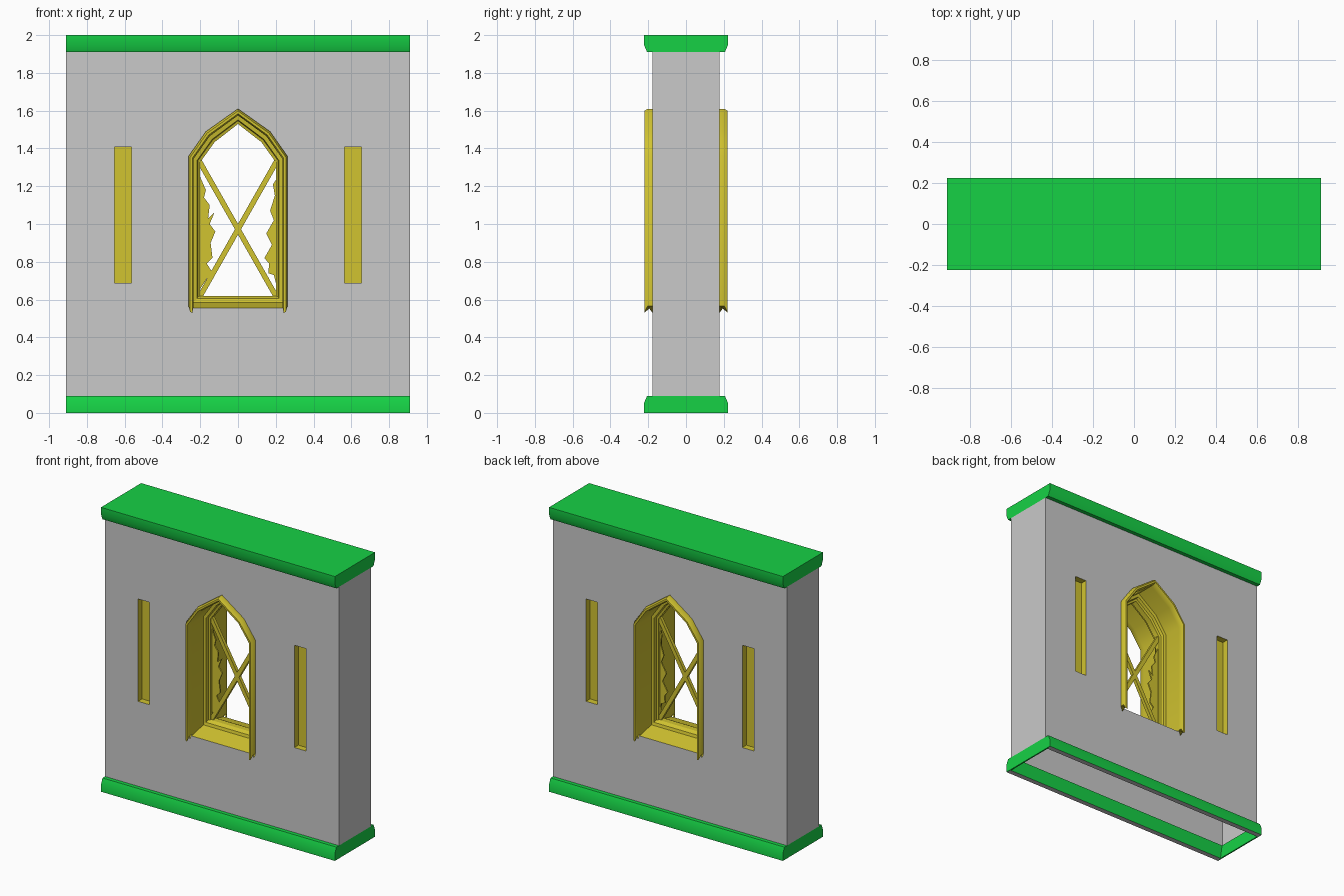
import bpy, bmesh, math
from mathutils import Vector

if "Cube" in bpy.data.objects:
    bpy.data.objects.remove(bpy.data.objects["Cube"])


def material(name, rgb):
    m = bpy.data.materials.new(name)
    m.use_nodes = True
    m.diffuse_color = (*rgb, 1)
    m.node_tree.nodes["Principled BSDF"].inputs["Base Color"].default_value = (*rgb, 1)
    return m


GREY = material("stone grey", (0.585, 0.585, 0.585))
YELLOW = material("ochre yellow", (0.64, 0.55, 0.03))
GREEN = material("trim green", (0.008, 0.64, 0.06))


def smooth_by_angle(ob):
    bpy.ops.object.select_all(action='DESELECT')
    ob.select_set(True)
    bpy.context.view_layer.objects.active = ob
    bpy.ops.object.shade_smooth_by_angle(angle=math.radians(40))


def finish(name, bm, *mats):
    bmesh.ops.recalc_face_normals(bm, faces=bm.faces)
    mesh = bpy.data.meshes.new(name)
    bm.to_mesh(mesh)
    bm.free()
    for m in mats:
        mesh.materials.append(m)
    ob = bpy.data.objects.new(name, mesh)
    bpy.context.collection.objects.link(ob)
    return ob


def prism(name, points, offset, mat):
    """Extrude a flat polygon along the offset vector."""
    bm = bmesh.new()
    face = bm.faces.new([bm.verts.new(p) for p in points])
    ext = bmesh.ops.extrude_face_region(bm, geom=[face])["geom"]
    bmesh.ops.translate(bm, vec=offset, verts=[v for v in ext if isinstance(v, bmesh.types.BMVert)])
    return finish(name, bm, mat)


def sheet(name, outline, y0, y1, mat):
    return prism(name, [(x, y0, z) for x, z in outline], (0, y1 - y0, 0), mat)


def loft(loops, closed):
    """Join loops into a tube whose cross-section is closed; cap open paths."""
    bm = bmesh.new()
    rows = [[bm.verts.new(p) for p in loop] for loop in loops]
    n = len(rows[0])
    for a, b in zip(rows, rows[1:] + rows[:1]):
        for i in range(n if closed else n - 1):
            j = (i + 1) % n
            bm.faces.new((a[i], a[j], b[j], b[i]))
    if not closed:
        for i in (0, -1):
            bm.faces.new([r[i] for r in rows])
    return bm


def arch(d, bottom):
    """Pointed arch outline, grown outward by d."""
    right = [(0.235 + d, bottom), (0.235 + d, 1.345 + d / 2), (0.15 + 0.75 * d, 1.465 + 0.9 * d)]
    return right + [(0, 1.575 + 1.3 * d)] + [(-x, z) for x, z in reversed(right)]


def arch_ring(name, sections):
    loops = [[(x, y, z) for x, z in arch(d, bottom)] for d, y, bottom in sections]
    smooth_by_angle(finish(name, loft(loops, False), YELLOW))


# Wall shell with the window tunnel and the shallow slots cut in
HX, HY, LOW, HIGH = 0.91, 0.178, 0.09, 1.91
wall = sheet("wall", [(-HX, LOW), (HX, LOW), (HX, HIGH), (-HX, HIGH)], -HY, HY, GREY)
wall.data.materials.append(YELLOW)
cutters = [sheet("window_cutter", arch(0, 0.555), -0.4, 0.4, YELLOW)]
for sx in (-1, 1):
    a, b = sx * 0.563, sx * 0.653
    slot = [(a, 0.687), (b, 0.687), (b, 1.407), (a, 1.407)]
    for sy in (-1, 1):
        cutters.append(sheet("slot_cutter", slot, sy * (HY - 0.045), sy * 0.3, YELLOW))
for c in cutters:
    mod = wall.modifiers.new("cut", 'BOOLEAN')
    mod.operation, mod.solver, mod.object = 'DIFFERENCE', 'EXACT', c
    mod.material_mode = 'TRANSFER'
bpy.context.view_layer.update()
cut_mesh = bpy.data.meshes.new_from_object(wall.evaluated_get(bpy.context.evaluated_depsgraph_get()))
wall.modifiers.clear()
wall.data = cut_mesh
for c in cutters:
    bpy.data.objects.remove(c)

# The wall is open underneath
bm = bmesh.new()
bm.from_mesh(cut_mesh)
base = [f for f in bm.faces if f.calc_center_median().z < LOW + 0.01]
bmesh.ops.delete(bm, geom=base, context='FACES')
bm.to_mesh(cut_mesh)
bm.free()
smooth_by_angle(wall)

# Top trim
half = [(0.206, HIGH), (0.223, 1.95), (0.223, 2.0)]
profile = half + [(-y, z) for y, z in reversed(half)]
smooth_by_angle(prism("top_trim", [(-HX, y, z) for y, z in profile], (2 * HX, 0, 0), GREEN))

# Bottom trim: hollow ring with grey undersides along its long sides
ring = [(HX, 0.223, 0), (HX, 0.223, 0.05), (HX, 0.206, LOW), (0.9, 0.17, LOW), (0.9, 0.187, 0)]
bm = loft([[(x, y, z), (-x, y, z), (-x, -y, z), (x, -y, z)] for x, y, z in ring], True)
for f in bm.faces:
    if max(v.co.z for v in f.verts) < 0.01 and abs(f.calc_center_median().y) > 0.1:
        f.material_index = 1
smooth_by_angle(finish("bottom_trim", bm, GREEN, GREY))

# Raised arch mouldings with pointed feet on both faces of the wall
for side, s in (("front", -1), ("back", 1)):
    arch_ring(side + "_window_moulding", [
        (0.014, s * HY, 0.53), (0.027, s * HY, 0.565), (0.027, s * 0.203, 0.565),
        (0.018, s * 0.221, 0.535), (0.007, s * 0.221, 0.53), (0, s * 0.203, 0.565), (0, s * HY, 0.565)])

# Inner window frame and sloping sill
arch_ring("inner_window_frame", [
    (0.004, -0.05, 0.56), (-0.018, -0.045, 0.56), (-0.022, -0.025, 0.56), (-0.035, -0.02, 0.56),
    (-0.035, 0.02, 0.56), (-0.022, 0.025, 0.56), (-0.018, 0.045, 0.56), (0.004, 0.05, 0.56)])
slope = [(-HY, 0.555), (-0.05, 0.585), (-0.045, 0.605), (-0.02, 0.618)]
slope += [(-y, z) for y, z in reversed(slope)]
prism("window_sill", [(-0.235, y, z) for y, z in slope], (0.47, 0, 0), YELLOW)

# Crossed bars
for name, s in (("rising_bar", 1), ("falling_bar", -1)):
    mid = Vector((0, 0.972))
    along = Vector((s * 0.21, 0.37))
    across = Vector((-along.y, along.x)).normalized() * 0.014
    corners = [mid - along - across, mid + along - across, mid + along + across, mid - along + across]
    sheet(name, corners, -0.012, 0.012, YELLOW)

# Jagged broken panes left in the frame
right_edge = [(-0.205, 1.26), (-0.17, 1.18), (-0.18, 1.14), (-0.15, 1.1), (-0.158, 1.03), (-0.125, 1.06),
              (-0.15, 1.0), (-0.12, 0.96), (-0.145, 0.9), (-0.135, 0.82), (-0.165, 0.79),
              (-0.14, 0.75), (-0.185, 0.68), (-0.205, 0.65)]
left_edge = [(0.205, 1.24), (0.185, 1.21), (0.195, 1.15), (0.17, 1.07), (0.19, 1.02), (0.15, 0.95),
             (0.18, 0.89), (0.14, 0.82), (0.165, 0.79), (0.16, 0.74), (0.19, 0.73), (0.205, 0.67)]
for name, edge, x in (("right_broken_pane", right_edge, -0.22), ("left_broken_pane", left_edge, 0.22)):
    sheet(name, edge + [(x, edge[-1][1]), (x, edge[0][1])], -0.005, 0.005, YELLOW)
